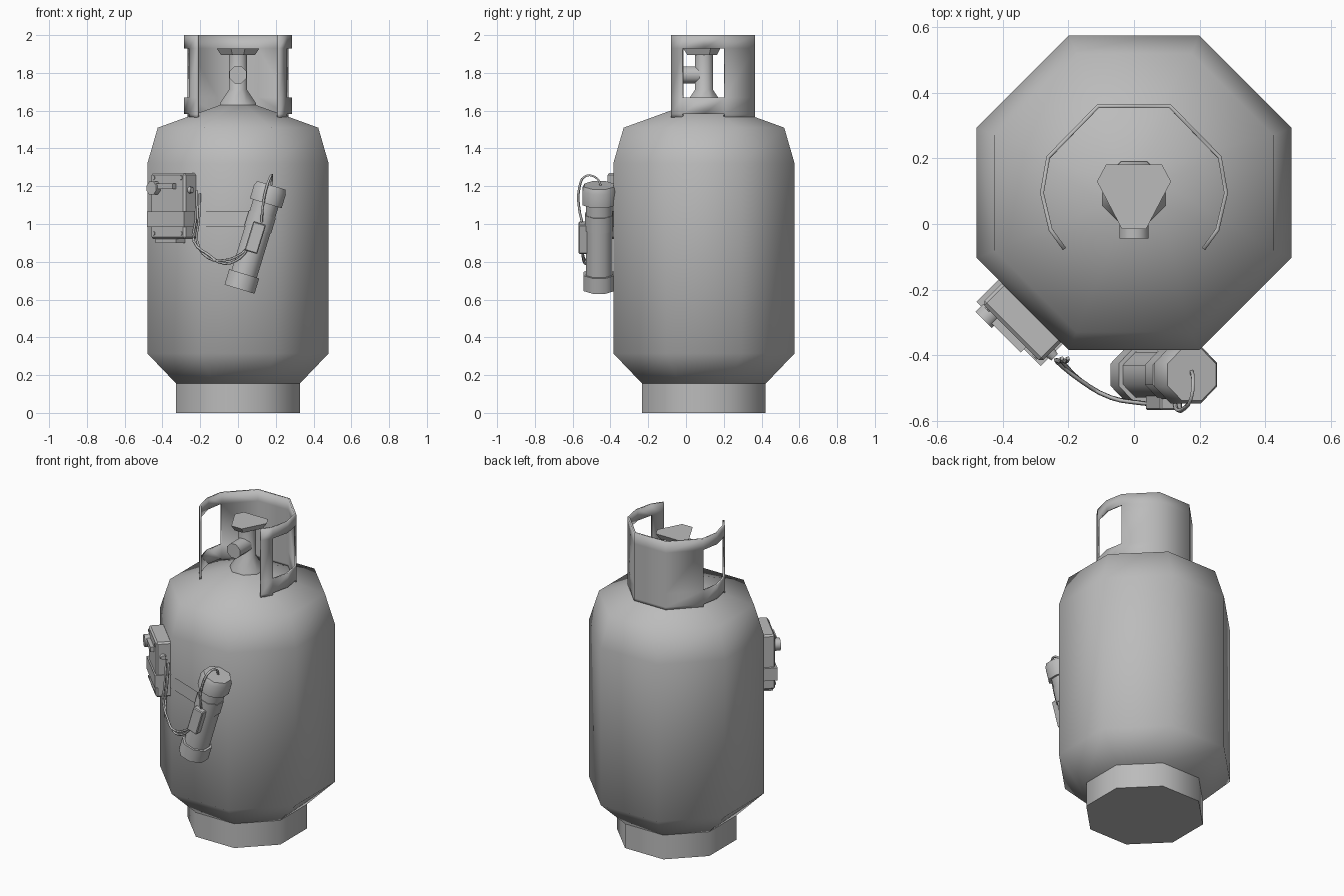
import bpy, bmesh
from math import radians, pi, cos, sin
from mathutils import Matrix, Vector

cube = bpy.data.objects.get("Cube")
if cube:
    bpy.data.objects.remove(cube, do_unlink=True)

grey = bpy.data.materials.new("plain grey")
grey.use_nodes = True
colour = (0.5, 0.5, 0.5, 1)
grey.diffuse_color = colour
grey.node_tree.nodes["Principled BSDF"].inputs["Base Color"].default_value = colour

AXIS_Y = 0.095
OCT = Matrix.Translation((0, AXIS_Y, 0))


def finish(name, bm, matrix=Matrix(), angle=30):
    bmesh.ops.recalc_face_normals(bm, faces=bm.faces)
    mesh = bpy.data.meshes.new(name)
    bm.to_mesh(mesh)
    bm.free()
    mesh.transform(matrix)
    mesh.materials.append(grey)
    obj = bpy.data.objects.new(name, mesh)
    bpy.context.collection.objects.link(obj)
    bpy.ops.object.select_all(action='DESELECT')
    obj.select_set(True)
    bpy.context.view_layer.objects.active = obj
    bpy.ops.object.shade_smooth_by_angle(angle=radians(angle))
    return obj


def lathe(name, profile, matrix=Matrix(), sides=8, angle=50, caps=True):
    """Profile of (distance to the flat side, z) swept around z."""
    bm = bmesh.new()
    rings = []
    for r, z in profile:
        r /= cos(pi / sides)
        rings.append([bm.verts.new((r * cos((i + .5) * 2 * pi / sides),
                                    r * sin((i + .5) * 2 * pi / sides), z))
                      for i in range(sides)])
    for a, b in zip(rings, rings[1:]):
        for i in range(sides):
            j = (i + 1) % sides
            bm.faces.new((a[i], a[j], b[j], b[i]))
    if caps:
        bm.faces.new(rings[0])
        bm.faces.new(rings[-1])
    return finish(name, bm, matrix, angle)


def box(name, low, high, matrix=Matrix(), bevel=0):
    bm = bmesh.new()
    low, high = Vector(low), Vector(high)
    bmesh.ops.create_cube(bm, size=1, matrix=Matrix.Translation((low + high) / 2)
                          @ Matrix.Diagonal((*(high - low), 1)))
    if bevel:
        bmesh.ops.bevel(bm, geom=bm.edges[:], offset=bevel, segments=1, affect='EDGES')
    return finish(name, bm, matrix)


def wire(name, points, radius=0.007):
    curve = bpy.data.curves.new(name, 'CURVE')
    curve.dimensions = '3D'
    curve.bevel_depth = radius
    curve.bevel_resolution = 0
    curve.resolution_u = 3
    curve.use_fill_caps = True
    spline = curve.splines.new('BEZIER')
    spline.bezier_points.add(len(points) - 1)
    for bp, p in zip(spline.bezier_points, points):
        bp.co = p
        bp.handle_left_type = bp.handle_right_type = 'AUTO'
    curve.materials.append(grey)
    obj = bpy.data.objects.new(name, curve)
    bpy.context.collection.objects.link(obj)


# Tank and foot ring
lathe("foot_ring", [(.327, 0), (.327, .157)], OCT)
lathe("tank_body", [(.327, .155), (.48, .315), (.48, 1.32), (.425, 1.51), (.08, 1.635)],
      OCT, angle=70)

# Collar: open at the front, with a window on each side
half = [(.217, -.08), (.26, -.02), (.287, .095), (.267, .207), (.112, .365)]
path = half + [(-x, y) for x, y in reversed(half)]
levels = [1.565, 1.582, 1.67, 1.93, 2.0]
bm = bmesh.new()
grid = [[bm.verts.new((x, y, z)) for z in levels] for x, y in path]
for i in range(len(path) - 1):
    for k in range(4):
        if i in (1, 2, 6, 7) and k in (0, 2):
            continue
        bm.faces.new((grid[i][k], grid[i + 1][k], grid[i + 1][k + 1], grid[i][k + 1]))
collar = finish("collar", bm, angle=50)
solid = collar.modifiers.new("thickness", 'SOLIDIFY')
solid.thickness = 0.012
solid.offset = -1

# Valve
lathe("valve_stem", [(.098, 1.615), (.095, 1.64), (.048, 1.71), (.048, 1.91)], OCT)
lathe("valve_outlet", [(.045, 0), (.045, .14)],
      Matrix.Translation((0, -.045, 1.79)) @ Matrix.Rotation(-pi / 2, 4, 'X'))
bm = bmesh.new()
outline = [(-.113, .035), (-.085, .087), (.085, .087), (.113, .035), (.037, -.11), (-.037, -.11)]
low = [bm.verts.new((x * .8, y * .8 + AXIS_Y, 1.895)) for x, y in outline]
high = [bm.verts.new((x, y + AXIS_Y, 1.93)) for x, y in outline]
bm.faces.new(low)
bm.faces.new(high)
for i in range(6):
    bm.faces.new((low[i], low[i - 1], high[i - 1], high[i]))
finish("valve_handle", bm)

# Control box on the front right diagonal side: local x along the side, local -y outward
SIDE = Matrix.Translation((-.34, -.245, 1.0)) @ Matrix.Rotation(-pi / 4, 4, 'Z')
box("control_box", (-.09, -.085, -.08), (.165, .01, .27), SIDE, .01)
box("control_box_strap", (-.105, -.094, -.015), (.172, .005, .065), SIDE)
box("control_box_foot", (-.06, -.075, -.1), (.09, -.005, -.07), SIDE)
OUT = Matrix.Rotation(pi / 2, 4, 'X')
lathe("timer_knob", [(.035, 0), (.035, .035)],
      SIDE @ Matrix.Translation((-.05, -.083, .19)) @ OUT)
box("timer_pointer", (-.03, -.108, .185), (.1, -.085, .215), SIDE)
for z in (-.05, .245):
    for x in (-.065, .14):
        lathe("box_screw", [(.01, 0), (.01, .006)],
              SIDE @ Matrix.Translation((x, -.084, z)) @ OUT, 6)
lathe("cable_socket", [(.018, 0), (.014, .02)],
      SIDE @ Matrix.Translation((.163, -.045, .18)) @ Matrix.Rotation(pi / 2, 4, 'Y'))

# Leaning canister with caps, strap and switch box
LEAN = Matrix.Translation((.008, -.46, .655)) @ Matrix.Rotation(radians(17), 4, 'Y')
lathe("canister_body", [(.07, .02), (.07, .55)], LEAN)
lathe("canister_bottom_cap", [(.083, 0), (.083, .085)], LEAN)
lathe("canister_top_cap", [(.088, .475), (.088, .55), (.078, .575)], LEAN)
lathe("canister_strap", [(.074, .33), (.074, .415)], LEAN)
box("switch_box", (-.035, -.108, .205), (.035, -.06, .365), LEAN, .005)

# Thin band from the control box to the canister
bm = bmesh.new()
band = [bm.verts.new(p) for p in ((-.215, -.375, .985), (.08, -.49, .985),
                                  (.08, -.49, 1.068), (-.215, -.375, 1.068))]
bm.faces.new(band)
finish("strap_band", bm)

# Wires
for shift in (0, .018):
    wire("link_wire", [(-.22 + shift, -.41, 1.18 - shift), (-.225 + shift, -.42, 1.02),
                       (-.235 + shift, -.42, .91), (-.16, -.48, .84 - shift),
                       (-.07, -.53, .79 + shift), (.01, -.545, .82 + shift),
                       (.06, -.55, .88)])
wire("top_wire", [(.125, -.55, 1.01), (.13, -.565, 1.08), (.15, -.565, 1.19),
                  (.175, -.53, 1.255), (.18, -.47, 1.24), (.175, -.45, 1.2)])
